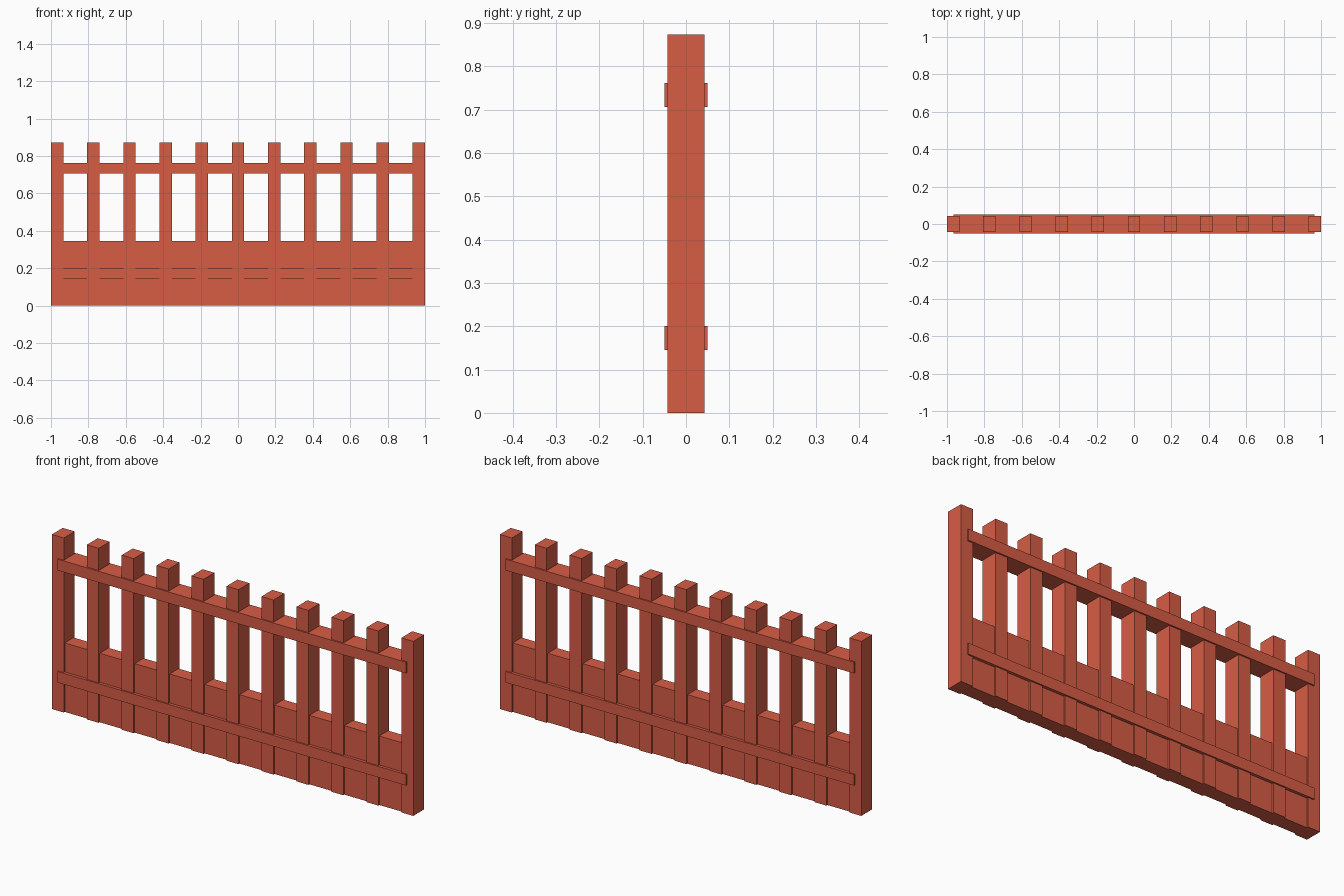
import bpy

if "Cube" in bpy.data.objects:
    bpy.data.objects.remove(bpy.data.objects["Cube"])

POSTS = 11
POST_W, POST_D, POST_H = 0.066, 0.086, 0.873
SPAN = 2.0 - POST_W            # distance between outer post centres

paint = bpy.data.materials.new("fence_paint")
paint.diffuse_color = (0.68, 0.11, 0.06, 1)
paint.use_nodes = True
paint.node_tree.nodes["Principled BSDF"].inputs["Base Color"].default_value = paint.diffuse_color


def box(name, x, width, depth, z0, z1):
    """Box centred on y = 0, from height z0 to z1."""
    bpy.ops.mesh.primitive_cube_add(size=1, location=(x, 0, (z0 + z1) / 2))
    ob = bpy.context.object
    ob.name = name
    ob.scale = (width, depth, z1 - z0)
    bpy.ops.object.transform_apply(location=False, rotation=False, scale=True)
    ob.data.materials.append(paint)
    return ob


# Upright posts
for i in range(POSTS):
    x = -SPAN / 2 + SPAN * i / (POSTS - 1)
    box(f"post_{i + 1}", x, POST_W, POST_D, 0, POST_H)

# Horizontal rails, slightly proud of the posts
box("lower_rail", 0, SPAN - 0.006, 0.1, 0.145, 0.2)
box("upper_rail", 0, SPAN - 0.006, 0.1, 0.706, 0.762)

# Solid lower board, slightly recessed between the posts
box("lower_board", 0, SPAN, 0.07, 0, 0.345)
